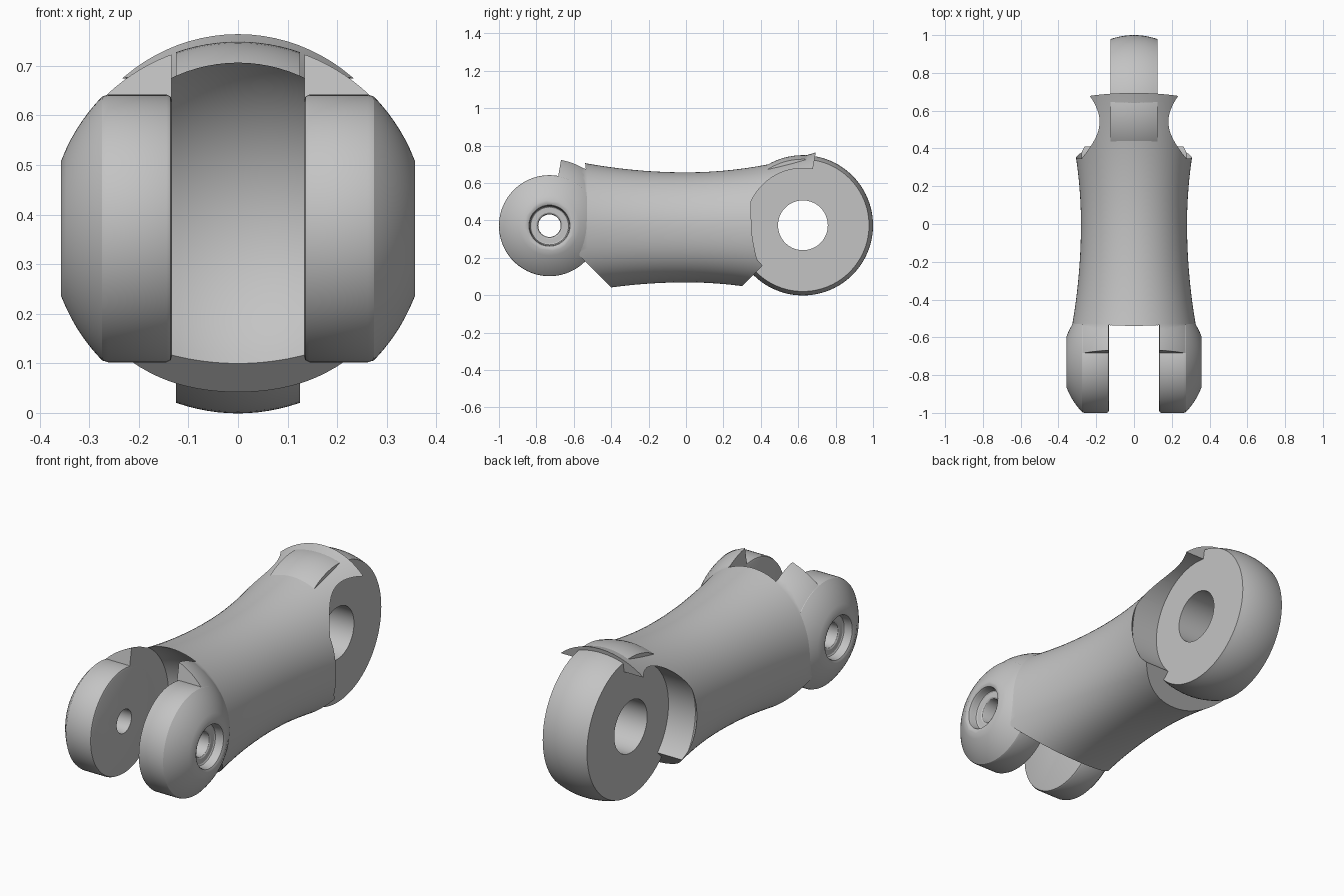
import bpy, bmesh
from math import sin, cos, pi, radians, sqrt
from mathutils import Vector

if "Cube" in bpy.data.objects:
    bpy.data.objects.remove(bpy.data.objects["Cube"], do_unlink=True)

MID = 0.372                             # height of both hinge axes
FRONT = Vector((0, -0.73, MID))
BACK = Vector((0, 0.625, MID + 0.002))
SLOT = 0.133                            # half width of the fork gap
KNUCKLE = 0.125                         # half width of the rear knuckle
DOME = 0.382                            # radius of the rounded fork
CHEEK = 0.357                           # outer face of the fork

grey = bpy.data.materials.new("plain grey")
grey.use_nodes = True
colour = (0.55, 0.55, 0.55, 1)
grey.diffuse_color = colour
grey.node_tree.nodes["Principled BSDF"].inputs["Base Color"].default_value = colour


def add_object(name, bm):
    bmesh.ops.recalc_face_normals(bm, faces=bm.faces)
    mesh = bpy.data.meshes.new(name)
    bm.to_mesh(mesh)
    bm.free()
    mesh.materials.append(grey)
    ob = bpy.data.objects.new(name, mesh)
    bpy.context.collection.objects.link(ob)
    return ob


def round_section(pos, r, a):
    """Circle around the x axis."""
    return (pos, r * cos(a), r * sin(a))


def shaft_section(pos, r, a):
    """Slightly narrow oval around the y axis, fuller in its lower half."""
    if sin(a) < 0:
        r *= 1 + 0.04 * sin(2 * a) ** 2
    return (0.955 * r * cos(a), pos, r * sin(a))


def lathe(name, profile, centre, section=round_section, steps=96):
    """Skin a row of (position, radius) sections, with capped ends."""
    bm = bmesh.new()
    rings = [[bm.verts.new(centre + Vector(section(pos, r, 2 * pi * i / steps)))
              for i in range(steps)] for pos, r in profile]
    for a, b in zip(rings, rings[1:]):
        for i in range(steps):
            j = (i + 1) % steps
            bm.faces.new((a[i], a[j], b[j], b[i]))
    bm.faces.new(rings[0])
    bm.faces.new(rings[-1])
    return add_object(name, bm)


def combine(target, tool, operation="DIFFERENCE", keep=False):
    mod = target.modifiers.new("combine", "BOOLEAN")
    mod.operation, mod.solver, mod.object = operation, "EXACT", tool
    bpy.context.view_layer.update()
    graph = bpy.context.evaluated_depsgraph_get()
    mesh = bpy.data.meshes.new_from_object(target.evaluated_get(graph))
    target.modifiers.clear()
    target.data = mesh
    if not keep:
        bpy.data.objects.remove(tool, do_unlink=True)


def sphere_arc(radius, x0, x1, steps):
    xs = [x0 + (x1 - x0) * i / steps for i in range(steps + 1)]
    return [(x, sqrt(radius ** 2 - x ** 2)) for x in xs]


def sector(name, hinge, degrees):
    """Swing-clearance wedge with its corner on a hinge axis."""
    bm = bmesh.new()
    verts = [bm.verts.new((-0.6, hinge.y, hinge.z))]
    for d in degrees:
        a = radians(d)
        verts.append(bm.verts.new((-0.6, hinge.y + 0.8 * cos(a), hinge.z + 0.8 * sin(a))))
    made = bmesh.ops.extrude_face_region(bm, geom=[bm.faces.new(verts)])["geom"]
    moved = [g for g in made if isinstance(g, bmesh.types.BMVert)]
    bmesh.ops.translate(bm, verts=moved, vec=(1.2, 0, 0))
    return add_object(name, bm)


# Waisted shaft, flaring more to the rear, with a rounded front shoulder
stations = [-0.57 + i * 1.37 / 32 for i in range(33)]
flare = [(y, 0.294 + (0.222 if y > 0 else 0.17) * y * y) for y in stations]
body = lathe("shaft", flare, Vector((0, 0, 0.363)), shaft_section)
shoulder = lathe("shoulder", sphere_arc(DOME - 0.001, 0.001 - CHEEK, CHEEK - 0.001, 40), FRONT)
combine(body, shoulder, "UNION")

# Swing clearance at both ends and the hollow floor of the fork gap
combine(body, sector("front_clearance", FRONT, (80, 125, 170, 215, 265, 315)))
combine(body, sector("back_clearance", BACK, (80, 30, -20, -75, -135)))
gap = SLOT + 0.001
combine(body, lathe("fork_gap", sphere_arc(0.385, -gap, gap, 16), FRONT))

# Domed pockets on both sides of the rear knuckle
for side in (-1, 1):
    outline = [(0.123, 0.305)] + sphere_arc(0.412, 0.277, 0.4, 16)
    combine(body, lathe("pocket", [(side * x, r) for x, r in outline], BACK))

# Rear knuckle: a crowned disc with a wide bore
knuckle = lathe("rear_knuckle", sphere_arc(0.375, -KNUCKLE, KNUCKLE, 12), BACK)
bore = lathe("rear_bore", [(-0.7, 0.133), (0.7, 0.133)], BACK)
combine(knuckle, bore, keep=True)
combine(body, bore)

# Domed fork cheeks with recessed pin holes
parts = [body, knuckle]
for side, label in ((1, "left"), (-1, "right")):
    outline = [(SLOT, 0.258), (0.136, 0.266), (0.144, 0.27), (0.262, 0.27)]
    outline += sphere_arc(DOME, 0.274, CHEEK, 8)
    cheek = lathe(label + "_fork_cheek", [(side * x, r) for x, r in outline], FRONT)
    pin = [(0.05, 0.06), (0.298, 0.06), (0.304, 0.063), (0.308, 0.07), (0.308, 0.096),
           (0.312, 0.102), (0.32, 0.105), (0.342, 0.106), (0.352, 0.11), (CHEEK, 0.12), (0.5, 0.12)]
    hole = lathe("pin_hole", [(side * x, r) for x, r in pin], FRONT)
    combine(cheek, hole, keep=True)
    combine(body, hole)
    parts.append(cheek)

# Smooth curves, crisp edges
bpy.ops.object.select_all(action="DESELECT")
for ob in parts:
    ob.select_set(True)
bpy.context.view_layer.objects.active = body
bpy.ops.object.shade_smooth_by_angle(angle=radians(28))
